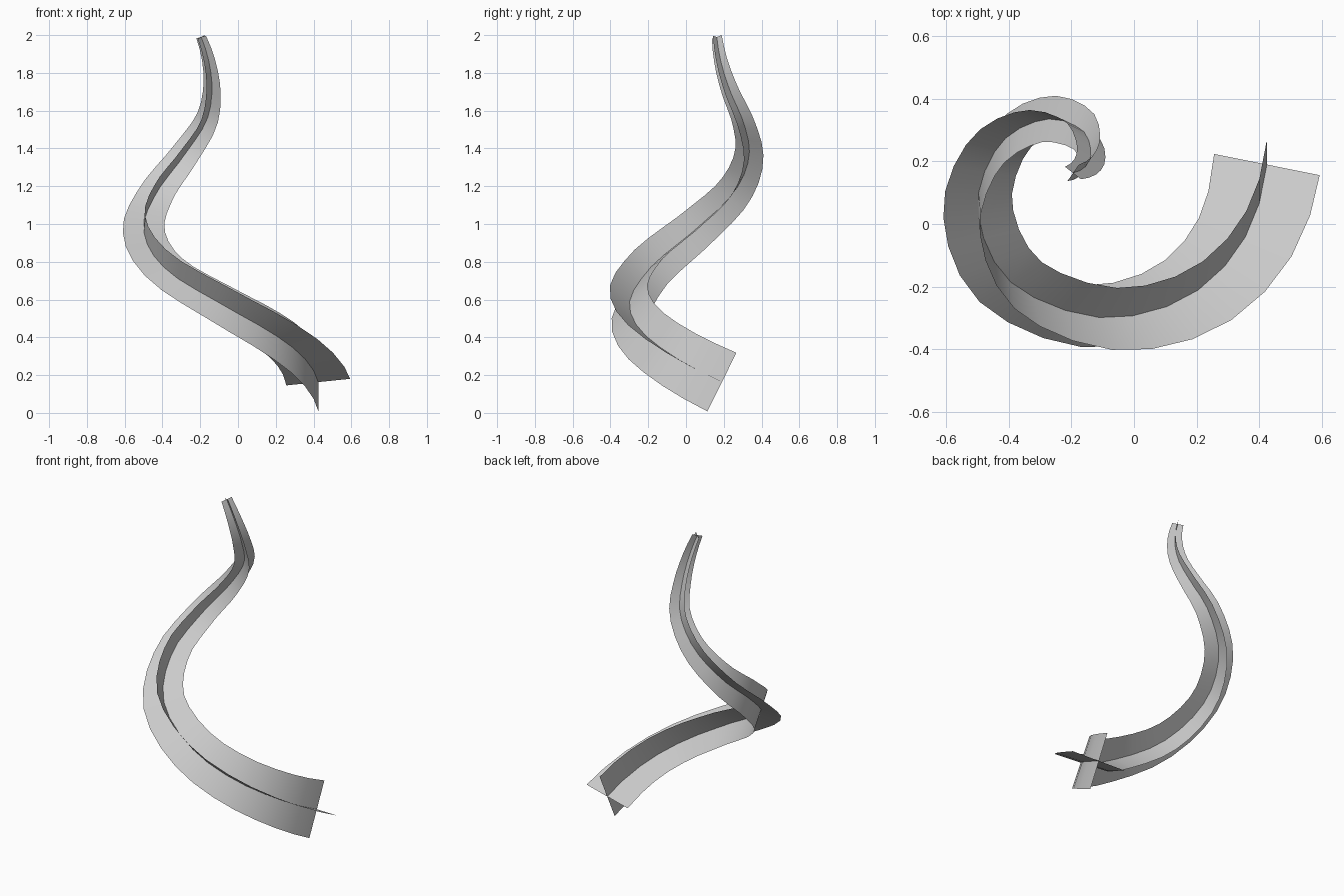
import bpy
from mathutils import Vector

if "Cube" in bpy.data.objects:
    bpy.data.objects.remove(bpy.data.objects["Cube"])

# Centre line of the tapering spiral
PATH = [Vector(p) for p in (
    (0.425, 0.19, 0.163), (0.315, -0.105, 0.325), (0.20, -0.215, 0.41),
    (-0.06, -0.30, 0.56), (-0.37, -0.205, 0.75), (-0.50, 0.06, 0.98),
    (-0.44, 0.24, 1.15), (-0.28, 0.335, 1.37), (-0.165, 0.30, 1.55),
    (-0.138, 0.235, 1.70), (-0.152, 0.187, 1.85), (-0.195, 0.163, 1.99))]
SEGMENTS = 30
WIDE, NARROW = 0.173, 0.033


def slope(i):
    """Three-point derivative of the path with respect to height."""
    n = len(PATH) - 1
    j = min(max(i, 1), n - 1)
    a, b, c = PATH[j - 1:j + 2]
    h0, h1 = b.z - a.z, c.z - b.z
    d0, d1 = (b - a) / h0, (c - b) / h1
    m = (d0 * h1 + d1 * h0) / (h0 + h1)
    return m if i == j else (2 * d0 - m if i < j else 2 * d1 - m)


def point(z):
    i = max(k for k in range(len(PATH) - 1) if PATH[k].z <= z + 1e-6)
    a, b = PATH[i], PATH[i + 1]
    h = b.z - a.z
    t = (z - a.z) / h
    return (a * (2*t**3 - 3*t**2 + 1) + slope(i) * h * (t**3 - 2*t**2 + t)
            + b * (3*t**2 - 2*t**3) + slope(i + 1) * h * (t**3 - t**2))


z0, z1 = PATH[0].z, PATH[-1].z
centres = [point(z0 + (z1 - z0) * k / SEGMENTS) for k in range(SEGMENTS + 1)]
tangents = [(centres[min(k + 1, SEGMENTS)] - centres[max(k - 1, 0)]).normalized()
            for k in range(SEGMENTS + 1)]
tangents[0] = Vector((-0.22, -0.87, 0.43)).normalized()

# Carry the cross-section along the path without extra twist
side = Vector((0.17, -0.034, 0.0175))
sides = []
for k, t in enumerate(tangents):
    if k:
        side = tangents[k - 1].rotation_difference(t) @ side
    side = (side - t * side.dot(t)).normalized()
    sides.append(side.copy())


def ribbon(name, directions):
    verts, faces = [], []
    for k, (c, d) in enumerate(zip(centres, directions)):
        w = WIDE + (NARROW - WIDE) * k / SEGMENTS
        verts += [c - d * w, c, c + d * w]
    for k in range(SEGMENTS):
        for j in (0, 1):
            a = 3 * k + j
            faces.append((a, a + 1, a + 4, a + 3))
    me = bpy.data.meshes.new(name)
    me.from_pydata(verts, [], faces)
    me.shade_smooth()
    ob = bpy.data.objects.new(name, me)
    bpy.context.collection.objects.link(ob)


# Two crossed ribbons
ribbon("flat_ribbon", sides)
ribbon("upright_ribbon", [t.cross(s) for t, s in zip(tangents, sides)])
